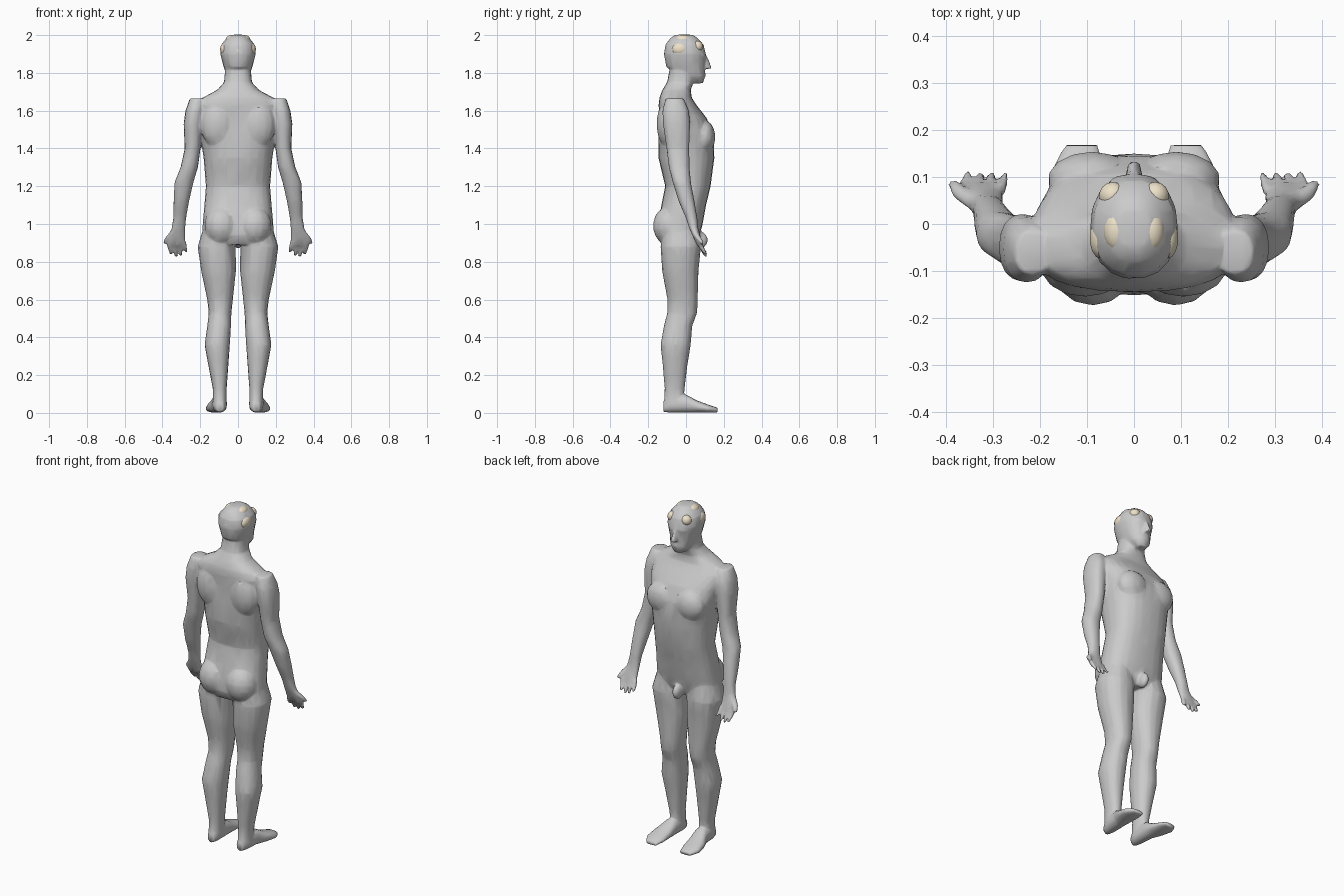
import bpy, bmesh, math
from mathutils import Vector, Matrix

bm = bmesh.new()


def loft(rings, side=1, along='z', n=16, power=0.9):
    """Closed tube through rings (t, a, b, ra, rb); t runs along z or y."""
    loops = []
    for t, a, b, ra, rb in rings:
        loop = []
        for i in range(n):
            c, s = math.cos(2 * math.pi * i / n), math.sin(2 * math.pi * i / n)
            u = a + ra * math.copysign(abs(c) ** power, c)
            v = b + rb * math.copysign(abs(s) ** power, s)
            co = (side * u, v, t) if along == 'z' else (side * u, t, v)
            loop.append(bm.verts.new(co))
        loops.append(loop)
    faces = [bm.faces.new(loops[0]), bm.faces.new(loops[-1][::-1])]
    for p, q in zip(loops, loops[1:]):
        for i in range(n):
            j = (i + 1) % n
            faces.append(bm.faces.new((p[i], q[i], q[j], p[j])))
    bmesh.ops.recalc_face_normals(bm, faces=faces)


def ball(center, radii, tilt=0):
    m = (Matrix.Translation(center) @ Matrix.Rotation(tilt, 4, 'X')
         @ Matrix.Diagonal((*radii, 1)))
    bmesh.ops.create_uvsphere(bm, u_segments=14, v_segments=9, radius=1, matrix=m)


# torso and neck
loft([(.89, 0, -.04, .12, .09), (.94, 0, -.04, .19, .112), (1.0, 0, -.03, .187, .118),
      (1.1, 0, -.012, .178, .118), (1.2, 0, .01, .17, .12), (1.35, 0, .002, .182, .148),
      (1.47, 0, 0, .2, .145), (1.56, 0, -.015, .215, .125), (1.63, 0, -.045, .225, .1),
      (1.67, 0, -.055, .185, .085), (1.71, 0, -.05, .11, .075),
      (1.75, 0, -.03, .074, .07), (1.82, 0, -.02, .068, .066)], n=24, power=.82)

# head, nose, brow
loft([(1.745, 0, .06, .028, .03), (1.78, 0, .04, .058, .062), (1.83, 0, -.002, .076, .103),
      (1.9, 0, -.006, .094, .112), (1.95, 0, -.008, .088, .102),
      (1.985, 0, -.01, .06, .072), (2.002, 0, -.01, .035, .045)], n=18)
loft([(1.822, 0, .105, .02, .032), (1.835, 0, .1, .017, .034), (1.885, 0, .095, .01, .018)], n=8)
ball((0, .088, 1.89), (.055, .02, .012))
ball((0, .09, 1.79), (.028, .016, .012))

# simplified pelvic front
ball((0, .075, .915), (.025, .04, .045))

for s in (1, -1):
    # chest, shoulder blades, buttocks
    ball((s * .09, .095, 1.46), (.095, .06, .09))
    ball((s * .105, -.09, 1.53), (.095, .066, .13))
    ball((s * .088, -.085, .99), (.092, .09, .105))

    # legs
    loft([(.99, .105, -.03, .075, .09), (.88, .113, -.028, .101, .107),
          (.75, .103, -.03, .092, .096), (.6, .095, -.018, .068, .08),
          (.53, .095, -.02, .06, .079), (.46, .1, -.042, .063, .075),
          (.36, .11, -.055, .067, .08), (.25, .104, -.058, .053, .065),
          (.13, .097, -.06, .037, .053), (.03, .095, -.067, .036, .05)], s)

    # feet
    loft([(-.12, .095, .032, .022, .028), (-.08, .097, .047, .038, .046),
          (0, .1, .049, .042, .048), (.06, .112, .033, .053, .032),
          (.12, .118, .022, .055, .021), (.168, .112, .014, .036, .013)], s, 'y')

    # arms and palms
    loft([(1.665, .215, -.06, .04, .048), (1.6, .228, -.055, .05, .07),
          (1.53, .238, -.05, .05, .072), (1.4, .24, -.043, .042, .06),
          (1.3, .258, -.036, .046, .055), (1.22, .286, -.022, .05, .048),
          (1.12, .3, .003, .041, .042), (1.03, .309, .03, .034, .03),
          (.98, .315, .04, .036, .024), (.93, .325, .058, .046, .02),
          (.885, .325, .075, .046, .016)], s)

    # fingers and thumbs
    for k, tip in enumerate((.84, .828, .832, .85)):
        x = .366 - k * .0265
        loft([(.905, x, .07, .0125, .014), (.87, x - .006, .085, .012, .013),
              (tip, x - .012, .105, .0075, .009)], s, n=8)
    loft([(.965, .335, .042, .02, .018), (.925, .371, .066, .017, .016),
          (.895, .388, .088, .01, .011)], s, n=8)

mesh = bpy.data.meshes.new("body_skin")
bm.to_mesh(mesh)
bm.free()
skin = bpy.data.objects.new("body_skin", mesh)
bpy.context.collection.objects.link(skin)

# fuse the parts into one low-poly smooth-shaded skin
rm = skin.modifiers.new("fuse", 'REMESH')
rm.mode = 'VOXEL'
rm.voxel_size = .006
rm.use_smooth_shade = True
sm = skin.modifiers.new("soften", 'SMOOTH')
sm.factor = .5
sm.iterations = 5
dc = skin.modifiers.new("facet", 'DECIMATE')
dc.ratio = .05

# skull cap showing through the scalp in patches
bm = bmesh.new()
ball((0, -.008, 1.905), (.091, .108, .088))
for s in (1, -1):
    ball((s * .035, -.015, 1.975), (.03, .045, .026))
    ball((s * .07, -.03, 1.925), (.025, .045, .035))
    ball((s * .045, .06, 1.94), (.03, .03, .03))
mesh = bpy.data.meshes.new("skull")
bm.to_mesh(mesh)
bm.free()
skull = bpy.data.objects.new("skull", mesh)
bpy.context.collection.objects.link(skull)
for p in mesh.polygons:
    p.use_smooth = True
bone = bpy.data.materials.new("bone")
bone.diffuse_color = (.85, .76, .58, 1)
mesh.materials.append(bone)
